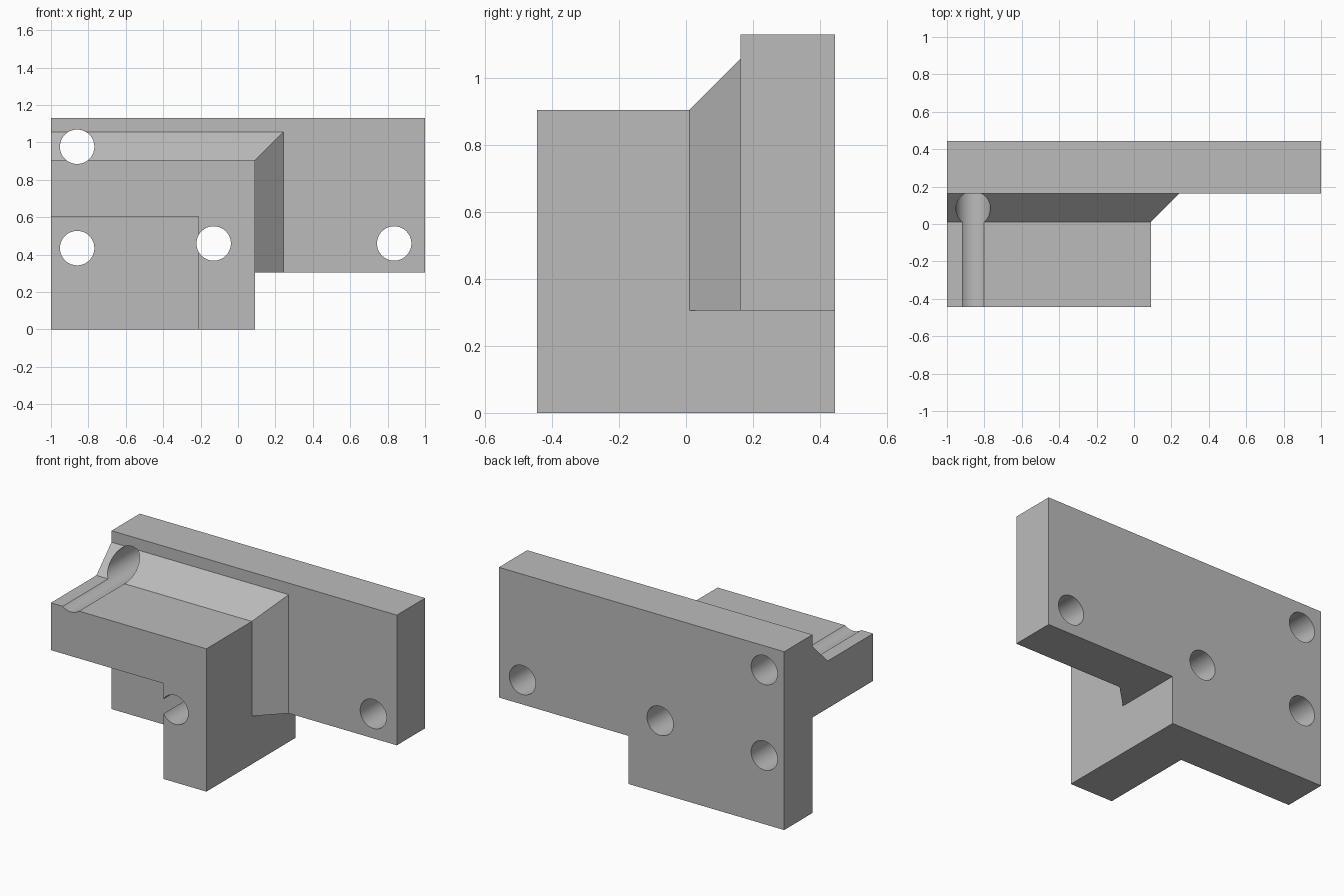
import bpy, bmesh, math
from mathutils import Matrix, Vector

default = bpy.data.objects.get("Cube")
if default:
    bpy.data.objects.remove(default, do_unlink=True)

# Material
grey = bpy.data.materials.new("plain_grey")
grey.use_nodes = True
color = (0.5, 0.5, 0.5, 1)
grey.diffuse_color = color
grey.node_tree.nodes["Principled BSDF"].inputs["Base Color"].default_value = color


def make_object(name, bm):
    bmesh.ops.recalc_face_normals(bm, faces=bm.faces)
    mesh = bpy.data.meshes.new(name)
    bm.to_mesh(mesh)
    bm.free()
    mesh.materials.append(grey)
    obj = bpy.data.objects.new(name, mesh)
    bpy.context.collection.objects.link(obj)
    return obj


def extrude_y(name, profile, y0, y1):
    """Prism with an x-z outline, running from y0 to y1."""
    bm = bmesh.new()
    face = bm.faces.new([bm.verts.new((x, y0, z)) for x, z in profile])
    ext = bmesh.ops.extrude_face_region(bm, geom=[face])
    moved = [v for v in ext["geom"] if isinstance(v, bmesh.types.BMVert)]
    bmesh.ops.translate(bm, verts=moved, vec=(0, y1 - y0, 0))
    return make_object(name, bm)


def rect(x0, x1, z0, z1):
    return [(x0, z0), (x1, z0), (x1, z1), (x0, z1)]


def combine(target, other, operation):
    """Apply a boolean and discard the tool object."""
    mod = target.modifiers.new("boolean", "BOOLEAN")
    mod.operation = operation
    mod.solver = "EXACT"
    mod.object = other
    bpy.ops.object.select_all(action="DESELECT")
    bpy.context.view_layer.objects.active = target
    target.select_set(True)
    bpy.ops.object.modifier_apply(modifier=mod.name)
    bpy.data.objects.remove(other, do_unlink=True)


LEFT, FRONT, BACK, PLATE_Y = -1, -0.445, 0.445, 0.162
ARM_X, ARM_TOP, STEP_Z, FLARE = 0.09, 0.905, 0.305, 0.152

# Arm that projects forward, overlapping the plate
bracket = extrude_y("mounting_bracket", rect(LEFT, ARM_X, 0, ARM_TOP), FRONT, 0.3)

# Sloped gusset along the top and side of the arm
bm = bmesh.new()
for y, grow in ((PLATE_Y - FLARE, 0), (PLATE_Y, FLARE), (0.3, FLARE)):
    for x, z in rect(LEFT, ARM_X + grow, STEP_Z, ARM_TOP + grow):
        bm.verts.new((x, y, z))
bmesh.ops.convex_hull(bm, input=bm.verts)
bmesh.ops.dissolve_limit(bm, angle_limit=0.01, verts=bm.verts, edges=bm.edges)
combine(bracket, make_object("gusset", bm), "UNION")

# Recess under the arm
recess = extrude_y("recess_cutter", rect(-1.2, -0.21, -0.2, 0.605), -0.6, PLATE_Y + 0.05)
combine(bracket, recess, "DIFFERENCE")

# Stepped back plate
outline = [(LEFT, 0), (ARM_X, 0), (ARM_X, STEP_Z), (1, STEP_Z), (1, 1.13), (LEFT, 1.13)]
combine(bracket, extrude_y("back_plate", outline, PLATE_Y, BACK), "UNION")

# Bolt holes running straight through from front to back
for x, z in ((-0.86, 0.977), (-0.86, 0.435), (-0.13, 0.46), (0.835, 0.46)):
    bm = bmesh.new()
    bmesh.ops.create_cone(bm, cap_ends=True, segments=64, radius1=0.092, radius2=0.092, depth=2,
                          matrix=Matrix.Translation(Vector((x, 0, z))) @ Matrix.Rotation(math.pi / 2, 4, "X"))
    combine(bracket, make_object("hole_cutter", bm), "DIFFERENCE")

# Smooth hole walls, keep the machined edges sharp
bpy.ops.object.select_all(action="DESELECT")
bracket.select_set(True)
bpy.context.view_layer.objects.active = bracket
bpy.ops.object.shade_smooth_by_angle(angle=math.radians(20))
